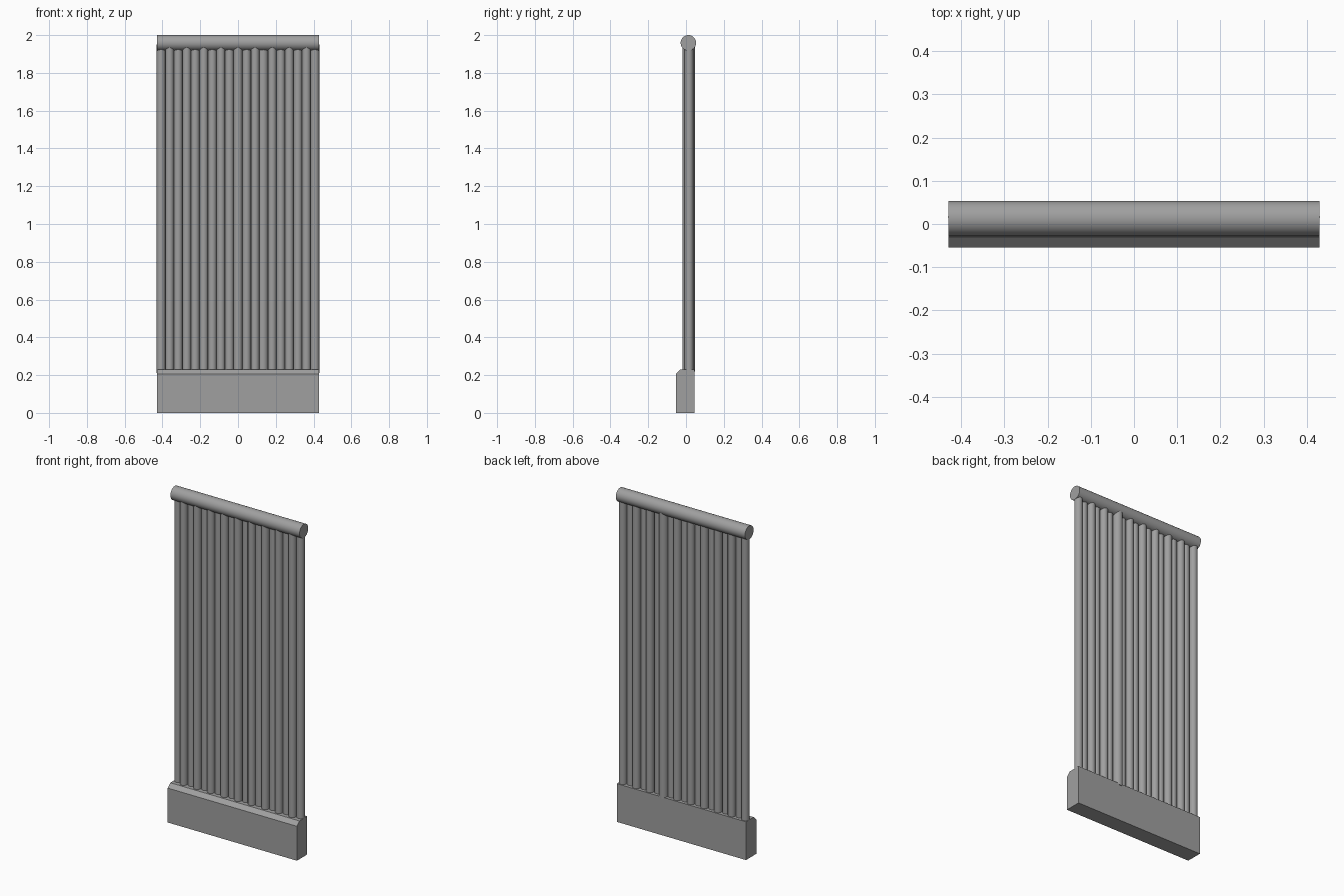
import bpy
import math

cube = bpy.data.objects.get("Cube")
if cube:
    bpy.data.objects.remove(cube, do_unlink=True)

WIDTH = 0.86
HALF = WIDTH / 2
COUNT = 19
STEP = WIDTH / COUNT

grey = bpy.data.materials.new("plain grey")
grey.use_nodes = True
colour = (0.35, 0.35, 0.35, 1)
grey.diffuse_color = colour
grey.node_tree.nodes["Principled BSDF"].inputs["Base Color"].default_value = colour


def cylinder(name, radius, length, location, sides, rotation=(0, 0, 0)):
    bpy.ops.mesh.primitive_cylinder_add(vertices=sides, radius=radius, depth=length,
                                        location=location, rotation=rotation)
    obj = bpy.context.object
    obj.name = name
    obj.data.materials.append(grey)
    bpy.ops.object.shade_smooth_by_angle(angle=math.radians(30))
    return obj


def extrude_profile(name, profile):
    """Sweep a (y, z) outline across the full width."""
    n = len(profile)
    verts = [(x, y, z) for x in (-HALF, HALF) for y, z in profile]
    faces = [tuple(reversed(range(n))), tuple(range(n, 2 * n))]
    faces += [(i, (i + 1) % n, n + (i + 1) % n, n + i) for i in range(n)]
    mesh = bpy.data.meshes.new(name)
    mesh.from_pydata(verts, [], faces)
    mesh.materials.append(grey)
    obj = bpy.data.objects.new(name, mesh)
    bpy.context.collection.objects.link(obj)
    return obj


# Plinth with a chamfered front top edge
extrude_profile("base_plinth", [(-0.054, 0), (0.044, 0), (0.044, 0.23),
                                (-0.03, 0.23), (-0.054, 0.207)])

# Round rail along the top
cylinder("top_rail", 0.041, WIDTH, (0, 0.0125, 1.959), 32, (0, math.pi / 2, 0))

# Row of upright rods, alternately set back and forward
for i in range(COUNT):
    x = -HALF + (i + 0.5) * STEP
    y = 0.016 if i % 2 == 0 else 0.003
    if i == 12:
        # One thicker rod stands proud of the back
        cylinder("thick_rod", 0.027, 1.72, (x - 0.003, 0.021, 1.08), 24)
    else:
        cylinder(f"rod_{i + 1}", 0.0228, 1.74, (x, y, 1.08), 24)
